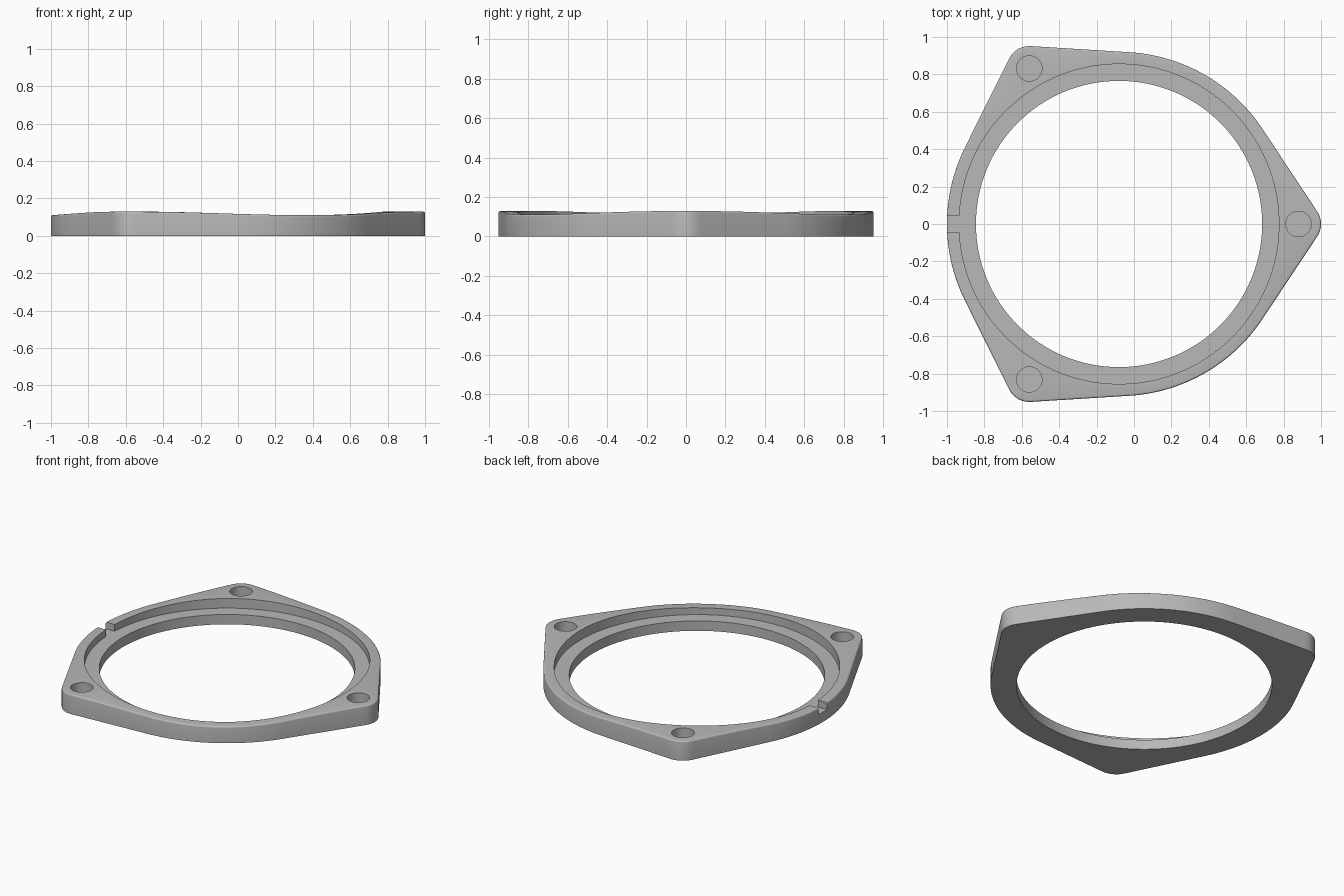
import bpy, bmesh
from math import sin, cos, pi, sqrt, acos, atan2, radians

if "Cube" in bpy.data.objects:
    bpy.data.objects.remove(bpy.data.objects["Cube"], do_unlink=True)

CX = -0.08                        # centre of the ring
RIM, EAR, EAR_DIST = 0.92, 0.12, 0.96
SEAT, BORE = 0.855, 0.765
LEDGE_Z, HOLE_FLOOR, HOLE_R = 0.065, 0.03, 0.068
FILLET, SEGMENTS = 0.01, 360

metal = bpy.data.materials.new("grey metal")
metal.use_nodes = True
grey = (0.48, 0.48, 0.48, 1)
metal.diffuse_color = grey
metal.node_tree.nodes["Principled BSDF"].inputs["Base Color"].default_value = grey


def outline(angle, inset=0):
    """Radius of a round rim joined by tangents to three round ears."""
    rim, ear = RIM - inset, EAR - inset
    third = 2 * pi / 3
    d = abs((angle + third / 2) % third - third / 2)
    tangent = acos((rim - ear) / EAR_DIST)
    ear_end = atan2(ear * sin(tangent), EAR_DIST + ear * cos(tangent))
    if d > tangent:
        return rim
    if d > ear_end:
        return rim / cos(tangent - d)
    return EAR_DIST * cos(d) + sqrt(ear ** 2 - (EAR_DIST * sin(d)) ** 2)


def top(angle):
    """Top face rises at the ears and dips between them."""
    return 0.1195 + 0.0095 * cos(3 * angle)


def section(angle):
    """Radius and height pairs around the ring's cross-section."""
    z = top(angle)
    points = [(outline(angle), 0)]
    for i in range(5):
        t = radians(90 * i / 4)
        points.append((outline(angle, FILLET * (1 - cos(t))), z - FILLET * (1 - sin(t))))
    return points + [(SEAT, z), (SEAT, LEDGE_Z), (BORE, LEDGE_Z), (BORE, 0)]


def finish(name, bm):
    bmesh.ops.recalc_face_normals(bm, faces=bm.faces)
    mesh = bpy.data.meshes.new(name)
    bm.to_mesh(mesh)
    bm.free()
    mesh.materials.append(metal)
    obj = bpy.data.objects.new(name, mesh)
    bpy.context.collection.objects.link(obj)
    return obj


# Flange ring: the cross-section lofted all the way round
bm = bmesh.new()
loops = []
for s in range(SEGMENTS):
    a = 2 * pi * s / SEGMENTS
    loops.append([bm.verts.new((CX + r * cos(a), r * sin(a), z)) for r, z in section(a)])
for s in range(SEGMENTS):
    p, q = loops[s], loops[(s + 1) % SEGMENTS]
    for i in range(len(p)):
        j = (i + 1) % len(p)
        bm.faces.new((p[i], q[i], q[j], p[j]))
flange = finish("flange_ring", bm)

# Cutters: three blind bolt holes and the notch through the rim
cutters = []
for k in range(3):
    a = 2 * pi * k / 3
    bm = bmesh.new()
    bmesh.ops.create_cone(bm, cap_ends=True, segments=48, radius1=HOLE_R, radius2=HOLE_R, depth=0.2)
    bmesh.ops.translate(bm, verts=bm.verts,
                        vec=(CX + EAR_DIST * cos(a), EAR_DIST * sin(a), HOLE_FLOOR + 0.1))
    cutters.append(finish("bolt_hole_cutter", bm))
bm = bmesh.new()
bmesh.ops.create_cube(bm, size=1)
bmesh.ops.scale(bm, verts=bm.verts, vec=(0.2, 0.09, 0.2))
bmesh.ops.translate(bm, verts=bm.verts, vec=(-1.01, 0, LEDGE_Z + 0.1))
cutters.append(finish("notch_cutter", bm))

bpy.ops.object.select_all(action='DESELECT')
flange.select_set(True)
bpy.context.view_layer.objects.active = flange
for cutter in cutters:
    cutter.hide_render = True
    mod = flange.modifiers.new("cut", 'BOOLEAN')
    mod.operation, mod.solver, mod.object = 'DIFFERENCE', 'EXACT', cutter
    bpy.ops.object.modifier_apply(modifier=mod.name)
    bpy.data.objects.remove(cutter, do_unlink=True)

bpy.ops.object.shade_smooth_by_angle(angle=radians(30))
